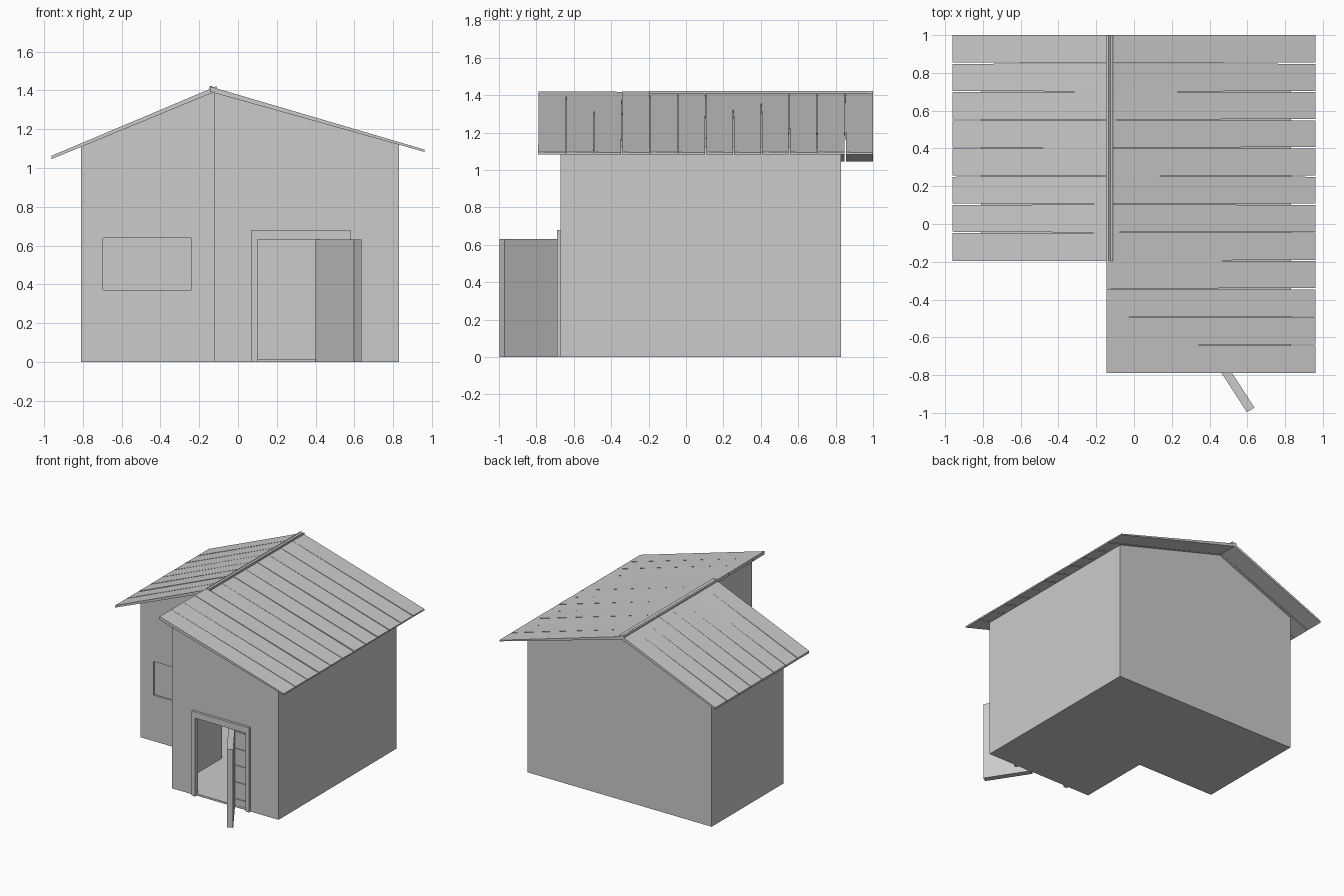
import bpy, bmesh, math, random
from mathutils import Matrix

if "Cube" in bpy.data.objects:
    bpy.data.objects.remove(bpy.data.objects["Cube"])
random.seed(4)


def new_object(name, bm):
    bmesh.ops.recalc_face_normals(bm, faces=bm.faces)
    mesh = bpy.data.meshes.new(name)
    bm.to_mesh(mesh)
    bm.free()
    ob = bpy.data.objects.new(name, mesh)
    bpy.context.collection.objects.link(ob)
    return ob


def prism(name, profile, y0, y1):
    """Extrude an (x, z) profile along y."""
    bm = bmesh.new()
    face = bm.faces.new([bm.verts.new((x, y0, z)) for x, z in profile])
    ext = bmesh.ops.extrude_face_region(bm, geom=[face])
    for v in ext["geom"]:
        if isinstance(v, bmesh.types.BMVert):
            v.co.y = y1
    return new_object(name, bm)


def box(name, x0, x1, y0, y1, z0, z1):
    return prism(name, [(x0, z0), (x1, z0), (x1, z1), (x0, z1)], y0, y1)


def boolean(target, tool, operation):
    """Apply a boolean and remove the tool object."""
    mod = target.modifiers.new(operation, "BOOLEAN")
    mod.operation, mod.solver, mod.object = operation, "EXACT", tool
    bpy.context.view_layer.objects.active = target
    bpy.ops.object.modifier_apply(modifier=mod.name)
    bpy.data.objects.remove(tool)


# L-shaped walls: deep right block plus set-back left wing
walls = prism("walls", [(-.12, 0), (.83, 0), (.83, 1.122), (-.12, 1.395)], -.67, .83)
wing = prism("wing", [(-.81, 0), (-.12, 0), (-.12, 1.395), (-.81, 1.112)], -.08, .83)
boolean(walls, wing, "UNION")

# hollow interior, leaving a thin floor and shell
room = prism("room", [(-.10, .015), (.81, .015), (.81, 1.105), (-.10, 1.366)], -.65, .81)
boolean(walls, room, "DIFFERENCE")
wing_room = prism("wing_room", [(-.79, .015), (-.09, .015), (-.09, 1.355),
                                (-.12, 1.37), (-.79, 1.097)], -.06, .81)
boolean(walls, wing_room, "DIFFERENCE")

# doorway and shallow window recess
boolean(walls, box("doorway", .10, .55, -.75, -.60, .015, .63), "DIFFERENCE")
boolean(walls, box("window_recess", -.695, -.24, -.2, -.068, .37, .64), "DIFFERENCE")

# door frame
prism("door_frame", [(.07, 0), (.10, 0), (.10, .63), (.55, .63), (.55, 0),
                     (.58, 0), (.58, .68), (.07, .68)], -.69, -.66)

# narrow fixed side panel with raised cross bars
box("side_panel", .40, .55, -.668, -.652, .015, .63)
box("side_panel_stile", .40, .435, -.678, -.665, .015, .63)
for i in range(5):
    z = .055 + i * .135
    box(f"side_panel_bar_{i + 1}", .43, .55, -.674, -.665, z, z + .015)

# open door leaf, swung outward
door = box("door", 0, .364, 0, .047, 0, .63)
door.data.transform(Matrix.Translation((.40, -.692, 0))
                    @ Matrix.Rotation(math.radians(-57), 4, "Z"))


def plank_slope(name, ridge, eave, y0, y1, count):
    """Row of boards; ridge and eave give (x, top z, bottom z)."""
    bm = bmesh.new()
    step = (y1 - y0) / count
    for i in range(count):
        a, b = y0 + i * step, y0 + (i + 1) * step
        ga = 0 if i == 0 else random.uniform(.001, .005)
        gb = 0 if i == count - 1 else random.uniform(.001, .005)
        tilt = random.uniform(0, .003)
        verts = []
        for (x, top, low), ia, ib in ((ridge, 0.0004, 0.0004), (eave, ga, gb)):
            verts += [bm.verts.new(p) for p in (
                (x, a + ia, top), (x, b - ib, top - tilt),
                (x, b - ib, low), (x, a + ia, low))]
        bm.faces.new(verts[:4])
        bm.faces.new(verts[4:])
        for k in range(4):
            n = (k + 1) % 4
            bm.faces.new((verts[k], verts[n], verts[n + 4], verts[k + 4]))
    return new_object(name, bm)


# roof boards and ridge strip
plank_slope("roof_right", (-.145, 1.42, 1.393), (.96, 1.095, 1.083), -.79, 1.0, 12)
plank_slope("roof_left", (-.125, 1.415, 1.39), (-.96, 1.063, 1.046), -.195, 1.0, 8)
prism("ridge_strip", [(-.147, 1.395), (-.11, 1.395), (-.11, 1.423), (-.125, 1.415),
                      (-.135, 1.423), (-.147, 1.42)], -.197, 1.0)
